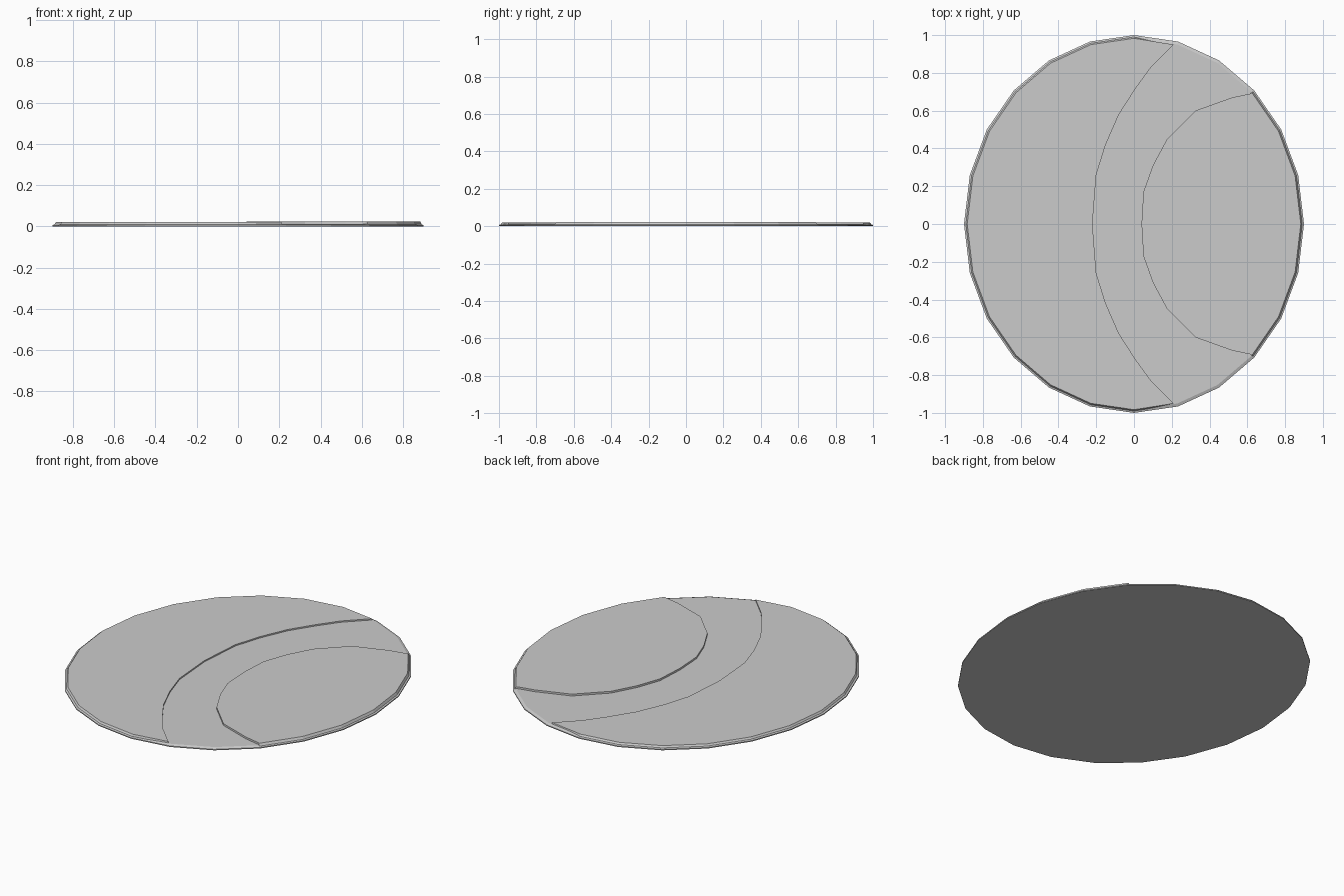
import bpy, bmesh, math

if "Cube" in bpy.data.objects:
    bpy.data.objects.remove(bpy.data.objects["Cube"])

RX, RY, N = 0.9, 1.0, 24


def rim(inset, first=0, last=N - 1):
    """Points of the 24-sided oval, pulled in by inset."""
    return [((RX - inset) * math.cos(2 * math.pi * i / N),
             (RY - inset) * math.sin(2 * math.pi * i / N))
            for i in range(first, last + 1)]


def solid(name, rings):
    """Closed flat-faced solid through stacked (outline, z) rings."""
    bm = bmesh.new()
    loops = [[bm.verts.new((x, y, z)) for x, y in pts] for pts, z in rings]
    bottom = bm.faces.new(loops[0][::-1])
    top = bm.faces.new(loops[-1])
    for a, b in zip(loops, loops[1:]):
        n = len(a)
        for i in range(n):
            j = (i + 1) % n
            bm.faces.new((a[i], a[j], b[j], b[i]))
    bmesh.ops.triangulate(bm, faces=[bottom, top])
    bmesh.ops.recalc_face_normals(bm, faces=bm.faces)
    me = bpy.data.meshes.new(name)
    bm.to_mesh(me)
    bm.free()
    ob = bpy.data.objects.new(name, me)
    bpy.context.collection.objects.link(ob)
    return ob


def mirrored(half):
    """Upper half of a curve, ending on y = 0, continued below."""
    return half + [(x, -y) for x, y in half[-2::-1]]


# dividing curves, from the upper rim to the middle
outer_arc = mirrored([(0.21, 0.95), (0.09, 0.83), (0.01, 0.72), (-0.08, 0.58),
                      (-0.15, 0.42), (-0.2, 0.26), (-0.22, 0.0)])
inner_arc = mirrored([(0.615, 0.69), (0.52, 0.67), (0.325, 0.6), (0.175, 0.45),
                      (0.1, 0.31), (0.05, 0.17), (0.04, 0.0)])

# oval base with the recessed curved band as its top
solid("base_with_band", [(rim(0), 0), (rim(0), 0.006), (rim(0.016), 0.012)])


# raised panels on either side of the band, with slightly sloped rims
def panel(name, arc, first, last, z):
    edge = lambda inset: rim(inset, first, last) + arc
    solid(name, [(edge(0.006), 0.004), (edge(0.017), z)])


panel("left_panel", outer_arc[::-1], 6, 18, 0.02)
solid_arc = inner_arc
panel("right_panel", solid_arc, -3, 3, 0.023)

bpy.data.objects["left_panel"].data.update()
